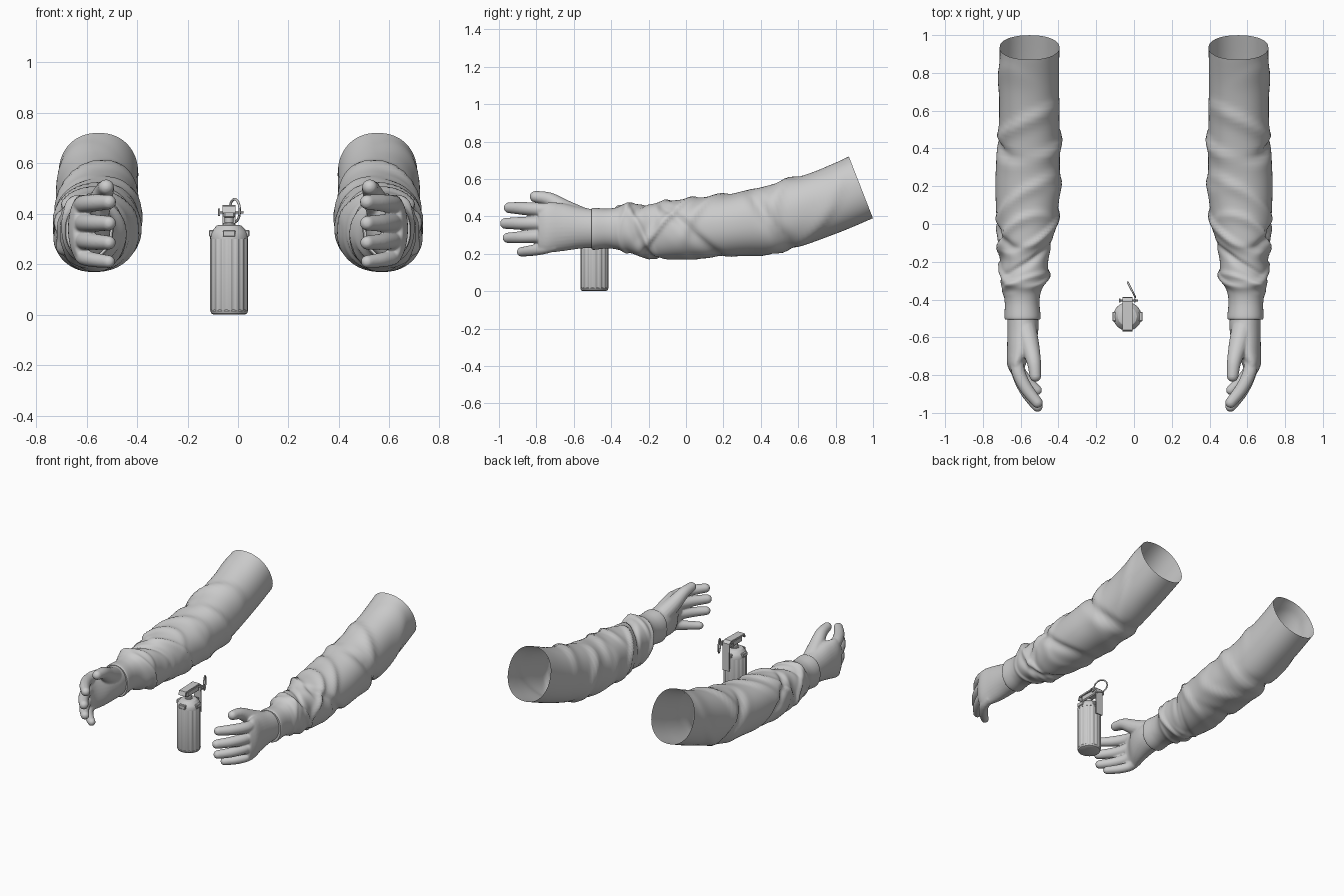
import bpy, bmesh, math
from math import sin, cos, pi, exp, tau
from mathutils import Vector, Matrix

cube = bpy.data.objects.get("Cube")
if cube:
    bpy.data.objects.remove(cube)

gray = bpy.data.materials.new("plain_gray")
gray.use_nodes = True
tone = (0.6, 0.6, 0.6, 1)
gray.diffuse_color = tone
gray.node_tree.nodes["Principled BSDF"].inputs["Base Color"].default_value = tone


def finish(bm, name, smooth=35):
    """Turn a bmesh into a shaded object."""
    mesh = bpy.data.meshes.new(name)
    bm.to_mesh(mesh)
    bm.free()
    mesh.materials.append(gray)
    obj = bpy.data.objects.new(name, mesh)
    bpy.context.collection.objects.link(obj)
    if smooth:
        bpy.ops.object.select_all(action='DESELECT')
        obj.select_set(True)
        bpy.context.view_layer.objects.active = obj
        bpy.ops.object.shade_smooth_by_angle(angle=math.radians(smooth))
    return obj


def loft(bm, rings, caps=True):
    """Skin a list of closed rings."""
    loops = [[bm.verts.new(p) for p in ring] for ring in rings]
    n = len(loops[0])
    faces = []
    for a, b in zip(loops, loops[1:]):
        for i in range(n):
            j = (i + 1) % n
            faces.append(bm.faces.new((a[i], a[j], b[j], b[i])))
    if caps:
        faces.append(bm.faces.new(loops[0][::-1]))
        faces.append(bm.faces.new(loops[-1]))
        bmesh.ops.recalc_face_normals(bm, faces=faces)


def spline(stations, steps):
    """Smooth interpolation through tuples of values."""
    out = []
    last = len(stations) - 1
    for i in range(last):
        p0, p1 = stations[max(i - 1, 0)], stations[i]
        p2, p3 = stations[i + 1], stations[min(i + 2, last)]
        for s in range(steps):
            t = s / steps
            out.append([b + t / 2 * (c - a + t * (2*a - 5*b + 4*c - d + t * (3*b - 3*c + d - a)))
                        for a, b, c, d in zip(p0, p1, p2, p3)])
    return out + [list(stations[-1])]


def mirror_to_right(obj, name):
    twin = obj.copy()
    twin.data = obj.data.copy()
    twin.data.transform(Matrix.Scale(-1, 4, (1, 0, 0)))
    twin.data.flip_normals()
    twin.name = name
    bpy.context.collection.objects.link(twin)


# Sleeve: y, centre x, centre z, half width, half height, lean of the ring
sleeve_stations = [
    (.935, .553, .555, .158, .165, .39), (.75, .555, .475, .158, .168, .3),
    (.5, .556, .395, .16, .174, .25), (.25, .563, .352, .17, .166, .1),
    (.05, .567, .335, .162, .162, 0), (-.1, .575, .325, .144, .156, 0),
    (-.18, .574, .322, .122, .146, 0), (-.28, .587, .332, .126, .132, 0),
    (-.36, .593, .335, .1, .114, 0), (-.42, .592, .335, .092, .106, 0),
    (-.49, .59, .333, .096, .112, 0), (-.505, .59, .333, .092, .108, 0)]

# Cloth folds: y, slant, facing angle, width, height
folds = [
    (.55, .1, 1, .04, .016), (.45, -.08, 0, .035, -.022), (.42, .06, 2.6, .04, .018),
    (.3, .12, 4, .05, .012), (.12, .14, 1, .04, .014), (.02, -.16, 0, .035, -.02),
    (-.04, .12, 2.4, .03, .018), (-.1, .15, .4, .028, .018), (-.16, -.1, 5, .03, -.014),
    (-.19, .09, 1.8, .022, -.016), (-.24, -.08, 0, .025, .016), (-.27, .07, 3.2, .022, .016),
    (-.31, .05, 1.2, .018, .012), (-.34, -.04, 5.2, .02, .01), (.66, .2, 5.6, .06, .01)]


def fold_height(y, a):
    total = 0
    for y0, slant, facing, width, height in folds:
        d = (y - y0 - slant * sin(a - facing)) / width
        d *= 1.5 if d > 0 else .8
        total += height * exp(-d * d) * (.5 + .5 * cos(a - facing))
    return total * min(1, max(0, (y + .39) * 15))


def soft(v):
    return math.copysign(abs(v) ** .92, v)


rings = []
for y, cx, cz, rx, rz, lean in spline(sleeve_stations, 10):
    ring = []
    for i in range(64):
        a = tau * i / 64
        f = fold_height(y, a)
        dz = (rz + f) * soft(sin(a))
        ring.append((cx + (rx + f) * soft(cos(a)), y - lean * dz, cz + dz))
    rings.append(ring)
# Cuff edge tucked towards the wrist
mid = Vector((.59, -.5, .333))
rings.append([mid + (Vector(p) - mid) * .82 for p in rings[-1]])
bm = bmesh.new()
loft(bm, rings, caps=False)
bmesh.ops.recalc_face_normals(bm, faces=bm.faces)
# Faces must point away from the sleeve's axis
if sum((f.calc_center_median() - Vector((.56, f.calc_center_median().y, .35))).dot(f.normal)
       for f in bm.faces if f.calc_center_median().y < .3) < 0:
    bmesh.ops.reverse_faces(bm, faces=bm.faces)
sleeve = finish(bm, "left_sleeve", 60)
mirror_to_right(sleeve, "right_sleeve")


def digit(bm, path):
    """Rounded finger along points of x, y, z, radius."""
    pts = spline(path, 6)
    tip, before = Vector(pts[-1][:3]), Vector(pts[-2][:3])
    ahead, r = (tip - before).normalized(), pts[-1][3]
    for k in range(1, 6):
        u = k / 5.2
        pts.append([*(tip + ahead * r * sin(u * pi / 2)), r * cos(u * pi / 2)])
    rings = []
    for i, p in enumerate(pts):
        d = Vector(pts[min(i + 1, len(pts) - 1)][:3]) - Vector(pts[max(i - 1, 0)][:3])
        side = d.cross((0, 0, 1)).normalized()
        up = side.cross(d).normalized()
        rings.append([Vector(p[:3]) + p[3] * (side * cos(tau * j / 16) + up * sin(tau * j / 16))
                      for j in range(16)])
    loft(bm, rings)


# Hand: palm, four curled fingers and a thumb fused together
bm = bmesh.new()
palm = spline([(-.46, .59, .333, .08, .1), (-.56, .588, .338, .082, .11),
               (-.66, .6, .342, .072, .128), (-.74, .622, .34, .05, .134),
               (-.79, .618, .336, .034, .12)], 6)
loft(bm, [[(cx + rx * cos(tau * i / 32), y, cz + rz * sin(tau * i / 32)) for i in range(32)]
          for y, cx, cz, rx, rz in palm])
# Each finger: base height, tip height, reach, thickness
for base, top, reach, r in [(.428, .446, .02, .036), (.365, .362, 0, .036),
                            (.302, .285, .012, .034), (.245, .21, .085, .031)]:
    drop = top - base
    digit(bm, [(.62, -.7, base, r), (.612, -.79 + reach * .3, base + drop * .5, r),
               (.57, -.885 + reach * .7, base + drop * .8, r * .95),
               (.512, -.965 + reach, top, r * .82)])
digit(bm, [(.575, -.56, .39, .06), (.55, -.65, .44, .05),
           (.53, -.73, .49, .038), (.522, -.805, .505, .031)])
hand = finish(bm, "left_hand", 0)
fuse = hand.modifiers.new("fuse", 'REMESH')
fuse.mode = 'VOXEL'
fuse.voxel_size = .006
fuse.use_smooth_shade = True
relax = hand.modifiers.new("relax", 'SMOOTH')
relax.factor = .5
relax.iterations = 5
mirror_to_right(hand, "right_hand")

# Canister
CX, CY = -.035, -.49


def lathe(name, profile, n=32, flute=0):
    """Round part from radius and height pairs, optionally fluted."""
    bm = bmesh.new()
    loft(bm, [[(CX + r * k * cos(tau * i / n), CY + r * k * sin(tau * i / n), z)
               for i in range(n) for k in [1 - flute * (i % 4 > 1)]] for r, z in profile])
    return finish(bm, name, 30)


def box(name, centre, size, turn=0):
    bm = bmesh.new()
    bmesh.ops.create_cube(bm, size=1, matrix=Matrix.Translation(centre)
                          @ Matrix.Rotation(turn, 4, 'Z') @ Matrix.Diagonal((*size, 1)))
    bmesh.ops.bevel(bm, geom=bm.edges, offset=min(size) * .15, segments=1, affect='EDGES')
    return finish(bm, name, 0)


lathe("canister_body", [(.06, 0), (.07, .004), (.075, .016), (.075, .3), (.073, .312)], 64, .05)
lathe("canister_base", [(.062, 0), (.071, .005), (.075, .015), (.071, .02)])
lathe("canister_shoulder", [(.075, .3), (.075, .318), (.068, .332), (.05, .352), (.036, .356)])
lathe("fuze_neck", [(.024, .35), (.024, .362), (.018, .364), (.018, .39)], 16)
for i in range(4):
    a = i * pi / 2
    box(f"shoulder_lug_{i + 1}", (CX + .07 * cos(a), CY + .07 * sin(a), .322),
        (.02, .05, .026), a)
box("fuze_head", (CX, -.475, .402), (.046, .13, .04))

# Safety lever: bent strip over the head and down the back
bm = bmesh.new()
outer = [(-.57, .402), (-.56, .43), (-.41, .434), (-.39, .418), (-.386, .23)]
inner = [(-.394, .23), (-.398, .414), (-.414, .424), (-.554, .42), (-.562, .402)]
loft(bm, [[(x, y, z) for y, z in outer + inner] for x in (CX - .026, CX + .026)])
finish(bm, "safety_lever", 0)


def rod(name, points, radius, closed=False):
    curve = bpy.data.curves.new(name, 'CURVE')
    curve.dimensions = '3D'
    curve.bevel_depth = radius
    curve.bevel_resolution = 2
    curve.use_fill_caps = True
    line = curve.splines.new('POLY')
    line.points.add(len(points) - 1)
    for p, co in zip(line.points, points):
        p.co = (*co, 1)
    line.use_cyclic_u = closed
    curve.materials.append(gray)
    obj = bpy.data.objects.new(name, curve)
    bpy.context.collection.objects.link(obj)


# Pin through the head, with its pull ring
rod("pin", [(CX - .042, -.405, .406), (CX + .056, -.405, .406)], .005)
for x in (CX - .04, CX + .04):
    box("pin_stop", (x, -.405, .406), (.008, .022, .03))
along = Vector((-.45, .89, 0))
centre = Vector((-.013, -.348, .412))
rod("pull_ring", [centre + .045 * (along * cos(tau * i / 28) + Vector((0, 0, sin(tau * i / 28))))
                  for i in range(28)], .005, True)
